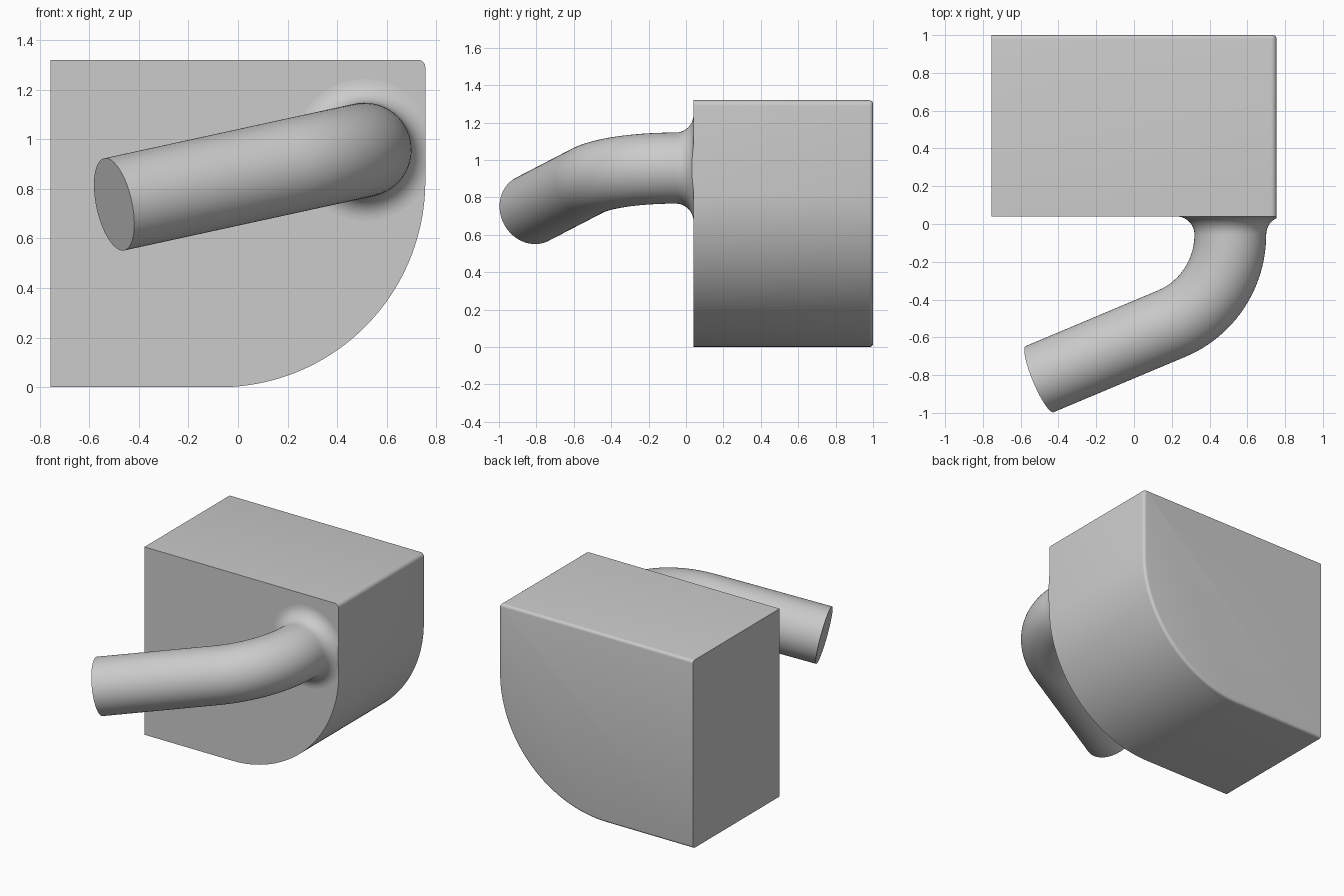
import bpy, bmesh, math
from mathutils import Vector, Quaternion

cube = bpy.data.objects.get("Cube")
if cube:
    bpy.data.objects.remove(cube)

grey = bpy.data.materials.new("plain grey")
grey.use_nodes = True
colour = (0.6, 0.6, 0.6, 1)
grey.diffuse_color = colour
grey.node_tree.nodes["Principled BSDF"].inputs["Base Color"].default_value = colour

SIDE, HEIGHT, FRONT, BACK = 0.755, 1.32, 0.04, 1.0


def finish(bm, name):
    """Turn a bmesh into a smooth-shaded object with crisp edges."""
    bmesh.ops.recalc_face_normals(bm, faces=bm.faces)
    mesh = bpy.data.meshes.new(name)
    bm.to_mesh(mesh)
    bm.free()
    mesh.materials.append(grey)
    obj = bpy.data.objects.new(name, mesh)
    bpy.context.collection.objects.link(obj)
    bpy.ops.object.select_all(action='DESELECT')
    obj.select_set(True)
    bpy.context.view_layer.objects.active = obj
    bpy.ops.object.shade_smooth_by_angle(angle=math.radians(30))
    return obj


def arc(cx, cz, r, start, end, steps):
    angles = [math.radians(start + (end - start) * i / steps) for i in range(steps + 1)]
    return [(cx + r * math.cos(a), cz + r * math.sin(a)) for a in angles]


# Block: extruded profile with one big rounded corner
BIG, SMALL = 0.83, 0.03
profile = [(-SIDE, HEIGHT), (-SIDE, 0)]
profile += arc(SIDE - BIG, BIG, BIG, -90, 0, 48)
profile += arc(SIDE - SMALL, HEIGHT - SMALL, SMALL, 0, 90, 6)
bm = bmesh.new()
face = bm.faces.new([bm.verts.new((x, FRONT, z)) for x, z in profile])
extruded = bmesh.ops.extrude_face_region(bm, geom=[face], use_keep_orig=True)["geom"]
moved = [g for g in extruded if isinstance(g, bmesh.types.BMVert)]
bmesh.ops.translate(bm, verts=moved, vec=(0, BACK - FRONT, 0))

# Rounded back rim, leaving the straight right-hand edge sharp
rim = [e for e in bm.edges
       if all(v.co.y > BACK - 0.001 for v in e.verts)
       and any(v.co.x > -SIDE + 0.001 for v in e.verts)]
bmesh.ops.bevel(bm, geom=rim, offset=0.02, segments=4, profile=0.5, affect='EDGES')
finish(bm, "block")

# Pipe: rings swept through a flared root, a bend and a straight run
RADIUS, FLARE, BEND = 0.19, 0.095, 0.51
SIDES = 64
root = Vector((0.51, FRONT - FLARE, 0.957))
out = Vector((0, -1, 0))
aim = Vector((-0.904, -0.380, -0.197)).normalized()
axis = out.cross(aim).normalized()
turn = out.angle(aim)
inward = axis.cross(out)

rings = []
for i in range(10):
    t = math.radians(90) * (1 - i / 10)
    centre = root - out * FLARE * math.sin(t)
    rings.append((centre, 0, RADIUS + FLARE * (1 - math.cos(t))))
for i in range(25):
    a = turn * i / 24
    offset = out * math.sin(a) + inward * (1 - math.cos(a))
    rings.append((root + BEND * offset, a, RADIUS))
rings.append((rings[-1][0] + aim * 0.775, turn, RADIUS))

bm = bmesh.new()
loops = []
for centre, angle, radius in rings:
    spin = Quaternion(axis, angle)
    loop = []
    for k in range(SIDES):
        s = 2 * math.pi * k / SIDES
        loop.append(bm.verts.new(
            centre + spin @ (axis * math.cos(s) + inward * math.sin(s)) * radius))
    loops.append(loop)
for a, b in zip(loops, loops[1:]):
    for k in range(SIDES):
        n = (k + 1) % SIDES
        bm.faces.new((a[k], a[n], b[n], b[k]))
bm.faces.new(loops[-1])

# Trim the flare flush with the side of the block
cut = bmesh.ops.bisect_plane(
    bm, geom=bm.verts[:] + bm.edges[:] + bm.faces[:],
    plane_co=(SIDE, 0, 0), plane_no=(1, 0, 0), clear_outer=True)["geom_cut"]
chain = sorted((g for g in cut if isinstance(g, bmesh.types.BMVert)), key=lambda v: v.co.z)
if len(chain) > 2:
    bm.faces.new(chain)
finish(bm, "bent_pipe")
